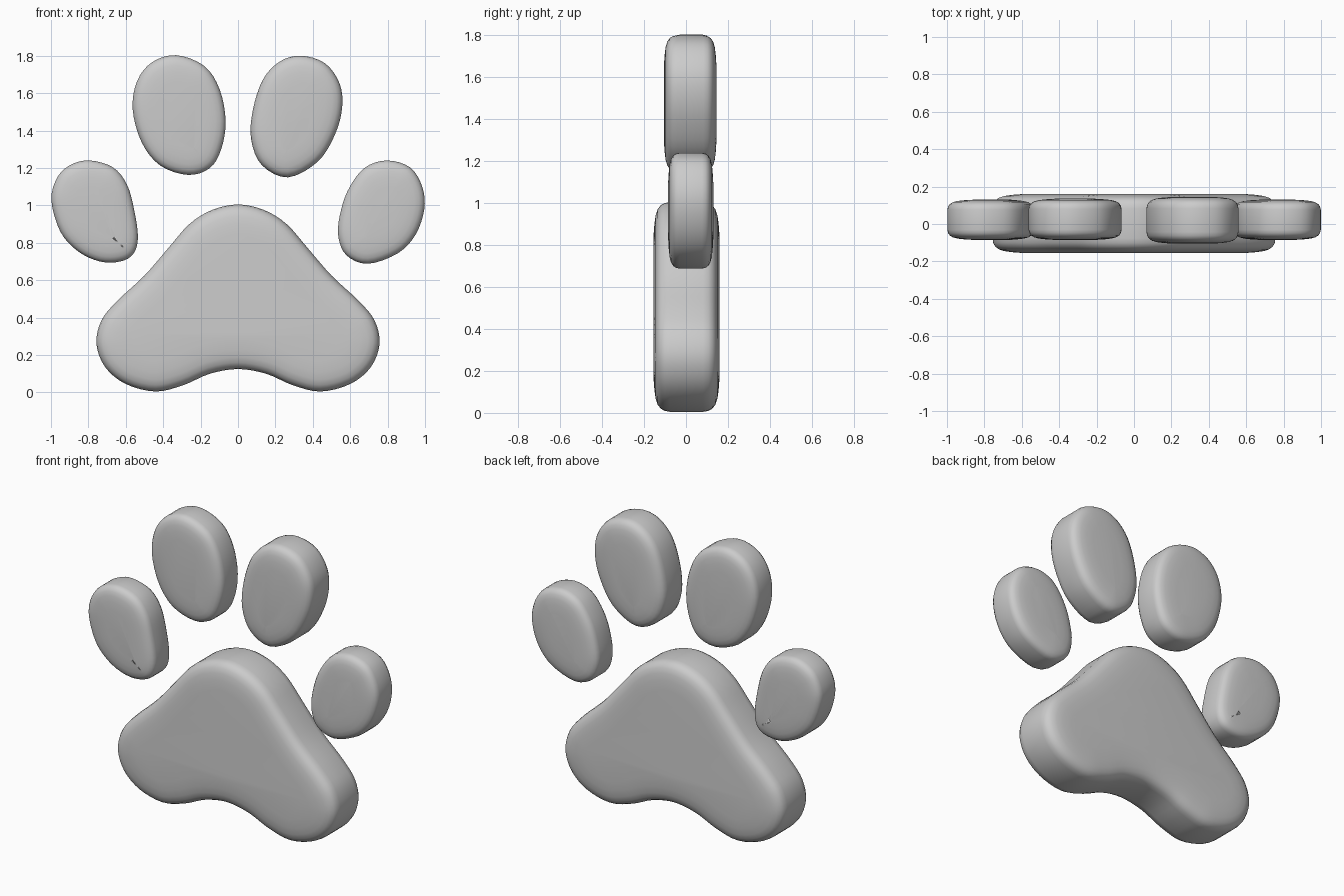
import bpy, bmesh
from mathutils import Vector

if "Cube" in bpy.data.objects:
    bpy.data.objects.remove(bpy.data.objects["Cube"])

# Rounded edge profile: (inset from outline, fraction of half thickness)
EDGE = [(0.0, 0.0), (0.0, 0.5), (0.004, 0.66), (0.013, 0.78), (0.03, 0.875),
        (0.055, 0.935), (0.09, 0.972), (0.14, 1.0)]


def smooth_loop(points, steps=4):
    """Closed Catmull-Rom curve through the (x, z) points."""
    p = [Vector(q) for q in points]
    n = len(p)
    out = []
    for i in range(n):
        a, b, c, d = p[i - 1], p[i], p[(i + 1) % n], p[(i + 2) % n]
        for s in range(steps):
            t = s / steps
            out.append(0.5 * (2 * b + (c - a) * t + (2 * a - 5 * b + 4 * c - d) * t ** 2
                              + (3 * b - a - 3 * c + d) * t ** 3))
    return out


def cushion(name, points, y_front, y_back, inset_scale=1.0):
    """Pillow-edged slab from a clockwise (x, z) outline."""
    loop = smooth_loop(points)
    n = len(loop)
    normals = []
    for i in range(n):
        t = (loop[(i + 1) % n] - loop[i - 1]).normalized()
        normals.append(Vector((t.y, -t.x)))  # points inward
    mid, half = (y_front + y_back) / 2, (y_back - y_front) / 2
    levels = [(d, -f) for d, f in reversed(EDGE)] + EDGE[1:]

    bm = bmesh.new()
    rings = []
    for d, f in levels:
        ring = []
        for q, nv in zip(loop, normals):
            r = q + nv * d * inset_scale
            ring.append(bm.verts.new((r.x, mid + f * half, r.y)))
        rings.append(ring)
    for a, b in zip(rings, rings[1:]):
        for i in range(n):
            j = (i + 1) % n
            bm.faces.new((a[i], a[j], b[j], b[i]))
    bm.faces.new(rings[0])
    bm.faces.new(rings[-1])
    bmesh.ops.recalc_face_normals(bm, faces=bm.faces)
    for face in bm.faces:
        face.smooth = True
    mesh = bpy.data.meshes.new(name)
    bm.to_mesh(mesh)
    bm.free()
    obj = bpy.data.objects.new(name, mesh)
    bpy.context.collection.objects.link(obj)
    return obj


# Main pad: right half outline, mirrored to the left
half_pad = [(0, 1.005), (0.14, 0.975), (0.26, 0.9), (0.37, 0.775), (0.5, 0.625),
            (0.645, 0.49), (0.73, 0.385), (0.757, 0.26), (0.71, 0.135), (0.6, 0.045),
            (0.44, 0.005), (0.29, 0.04), (0.15, 0.1), (0, 0.125)]
pad = half_pad + [(-x, z) for x, z in reversed(half_pad[1:-1])]
cushion("main_pad", pad, -0.155, 0.16, 1.15)

# Upper toes
cushion("upper_toe_left", [
    (-0.33, 1.803), (-0.18, 1.745), (-0.098, 1.62), (-0.066, 1.45), (-0.09, 1.3),
    (-0.15, 1.2), (-0.267, 1.163), (-0.417, 1.214), (-0.515, 1.337), (-0.563, 1.513),
    (-0.54, 1.663), (-0.46, 1.765)], -0.085, 0.135)
cushion("upper_toe_right", [
    (0.337, 1.8), (0.465, 1.76), (0.543, 1.652), (0.557, 1.524), (0.519, 1.38),
    (0.428, 1.235), (0.267, 1.15), (0.128, 1.215), (0.07, 1.353), (0.08, 1.513),
    (0.134, 1.674), (0.225, 1.77)], -0.105, 0.145)

# Outer toes
cushion("outer_toe_left", [
    (-0.79, 1.24), (-0.668, 1.203), (-0.594, 1.112), (-0.556, 0.98), (-0.535, 0.83),
    (-0.56, 0.74), (-0.63, 0.7), (-0.738, 0.7), (-0.856, 0.755), (-0.95, 0.86),
    (-0.998, 1.03), (-0.963, 1.155), (-0.888, 1.22)], -0.085, 0.13)
cushion("outer_toe_right", [
    (0.797, 1.24), (0.92, 1.203), (0.985, 1.1), (0.996, 0.98), (0.95, 0.845),
    (0.856, 0.745), (0.695, 0.688), (0.578, 0.735), (0.535, 0.845), (0.552, 0.98),
    (0.598, 1.1), (0.68, 1.203)], -0.085, 0.13)
